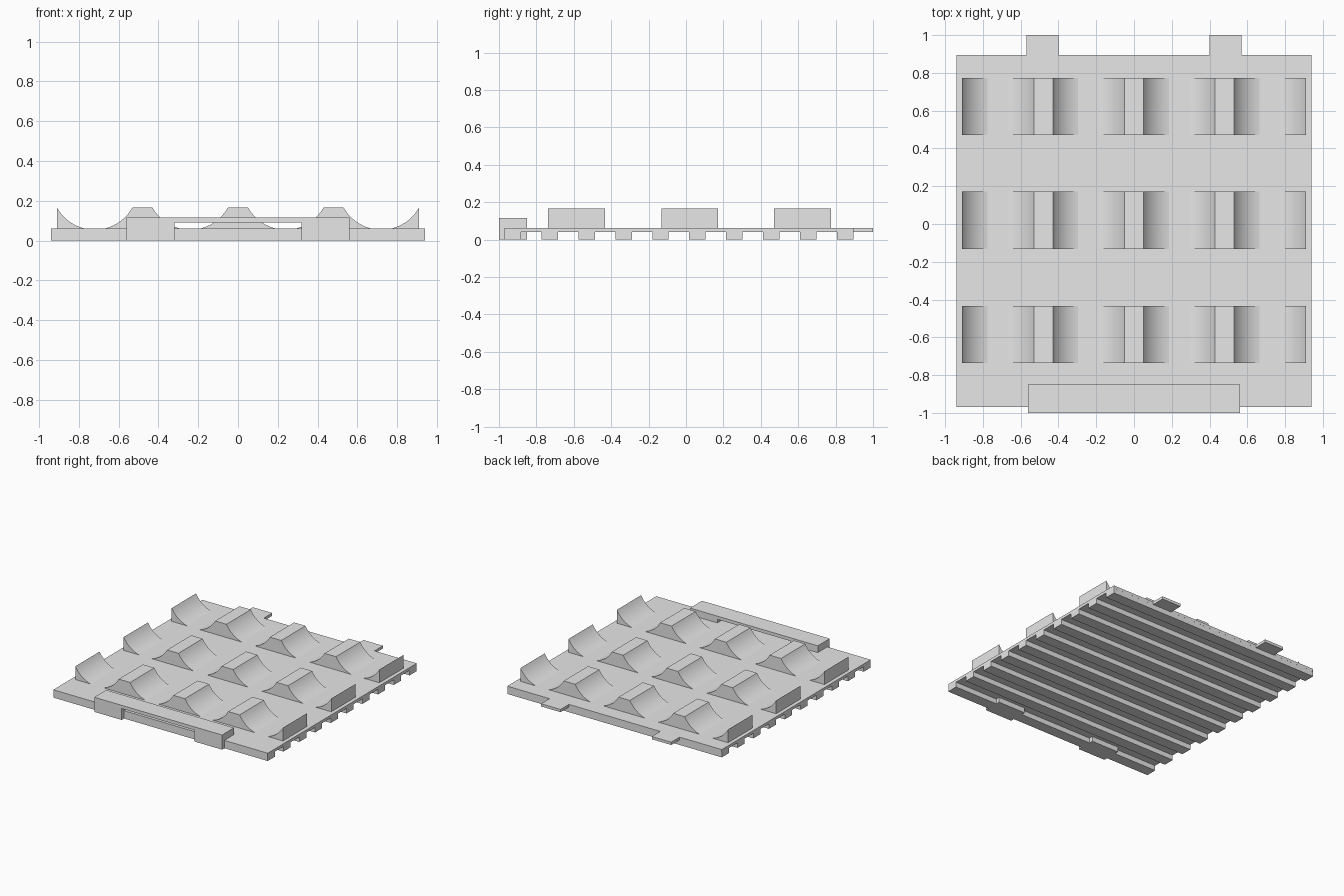
import bpy
import bmesh
import math

if "Cube" in bpy.data.objects:
    bpy.data.objects.remove(bpy.data.objects["Cube"], do_unlink=True)

GREY = (0.8, 0.8, 0.8, 1.0)
grey = bpy.data.materials.new("light_grey")
grey.use_nodes = True
grey.diffuse_color = GREY
grey.node_tree.nodes["Principled BSDF"].inputs["Base Color"].default_value = GREY


def extrude_profile(name, points, axis, start, end, smooth=False):
    """Extrude a closed (u, z) outline along 'x' or 'y'."""
    bm = bmesh.new()
    place = (lambda u, z: (start, u, z)) if axis == "x" else (lambda u, z: (u, start, z))
    face = bm.faces.new([bm.verts.new(place(u, z)) for u, z in points])
    side = bmesh.ops.extrude_face_region(bm, geom=[face])["geom"]
    move = (end - start, 0, 0) if axis == "x" else (0, end - start, 0)
    bmesh.ops.translate(bm, vec=move, verts=[v for v in side if isinstance(v, bmesh.types.BMVert)])
    bmesh.ops.recalc_face_normals(bm, faces=bm.faces)
    mesh = bpy.data.meshes.new(name)
    bm.to_mesh(mesh)
    bm.free()
    mesh.materials.append(grey)
    obj = bpy.data.objects.new(name, mesh)
    bpy.context.collection.objects.link(obj)
    if smooth:
        bpy.ops.object.select_all(action="DESELECT")
        obj.select_set(True)
        bpy.context.view_layer.objects.active = obj
        bpy.ops.object.shade_smooth_by_angle(angle=math.radians(20))
    return obj


def box(name, x, y, z):
    outline = [(x[0], z[0]), (x[1], z[0]), (x[1], z[1]), (x[0], z[1])]
    return extrude_profile(name, outline, "y", *y)


HALF_WIDTH = 0.94
FRONT, BACK = -0.97, 0.895
UNDER, DECK = 0.04, 0.062

# Base: ribs and plate in one comb-shaped section, so the edges run unbroken
RIBS, RIB_WIDTH, PITCH = 10, 0.088, 0.1974
comb = [(BACK, DECK), (FRONT, DECK)]
for i in range(RIBS):
    y = FRONT + i * PITCH
    if i:
        comb.append((y, UNDER))
    comb += [(y, 0), (y + RIB_WIDTH, 0), (y + RIB_WIDTH, UNDER)]
comb.append((BACK, UNDER))
extrude_profile("ribbed_base", comb, "x", -HALF_WIDTH, HALF_WIDTH)

# Back tabs
for side, x in (("left", 0.485), ("right", -0.485)):
    box(f"{side}_back_tab", (x - 0.085, x + 0.085), (BACK - 0.02, 1.0), (UNDER, DECK))

# Front handle, an arch with two broad legs
arch = [(-0.56, 0), (-0.32, 0), (-0.32, 0.09), (0.32, 0.09),
        (0.32, 0), (0.56, 0), (0.56, 0.116), (-0.56, 0.116)]
extrude_profile("front_handle", arch, "y", -1.0, -0.85)

# Cradles: ridges whose flanks are arcs of round troughs
TOP, SPACING, HALF_TROUGH, RADIUS = 0.167, 0.48, 0.19, 0.217
AXIS_Z = TOP + math.sqrt(RADIUS ** 2 - HALF_TROUGH ** 2)
STEPS = 12


def flank(centre, side):
    """Trough arc from the deck up to the ridge top."""
    low = math.acos((AXIS_Z - DECK) / RADIUS)
    high = math.asin(HALF_TROUGH / RADIUS)
    angles = [low + (high - low) * i / STEPS for i in range(STEPS + 1)]
    return [(centre + side * RADIUS * math.sin(a), AXIS_Z - RADIUS * math.cos(a)) for a in angles]


SUNK = DECK - 0.01
for row, y in (("front", -0.585), ("middle", 0.02), ("back", 0.622)):
    for i in range(5):
        x = (i - 2) * SPACING
        outer = 1.5 * SPACING + HALF_TROUGH
        if i > 0:
            left = flank(x - SPACING / 2, 1)
            left = [(left[0][0], SUNK)] + left
        else:
            left = [(-outer, SUNK)]
        if i < 4:
            right = flank(x + SPACING / 2, -1)
            right = right[::-1] + [(right[0][0], SUNK)]
        else:
            right = [(outer, SUNK)]
        extrude_profile(f"{row}_cradle_ridge_{i + 1}", left + right, "y",
                        y - 0.152, y + 0.152, smooth=True)
